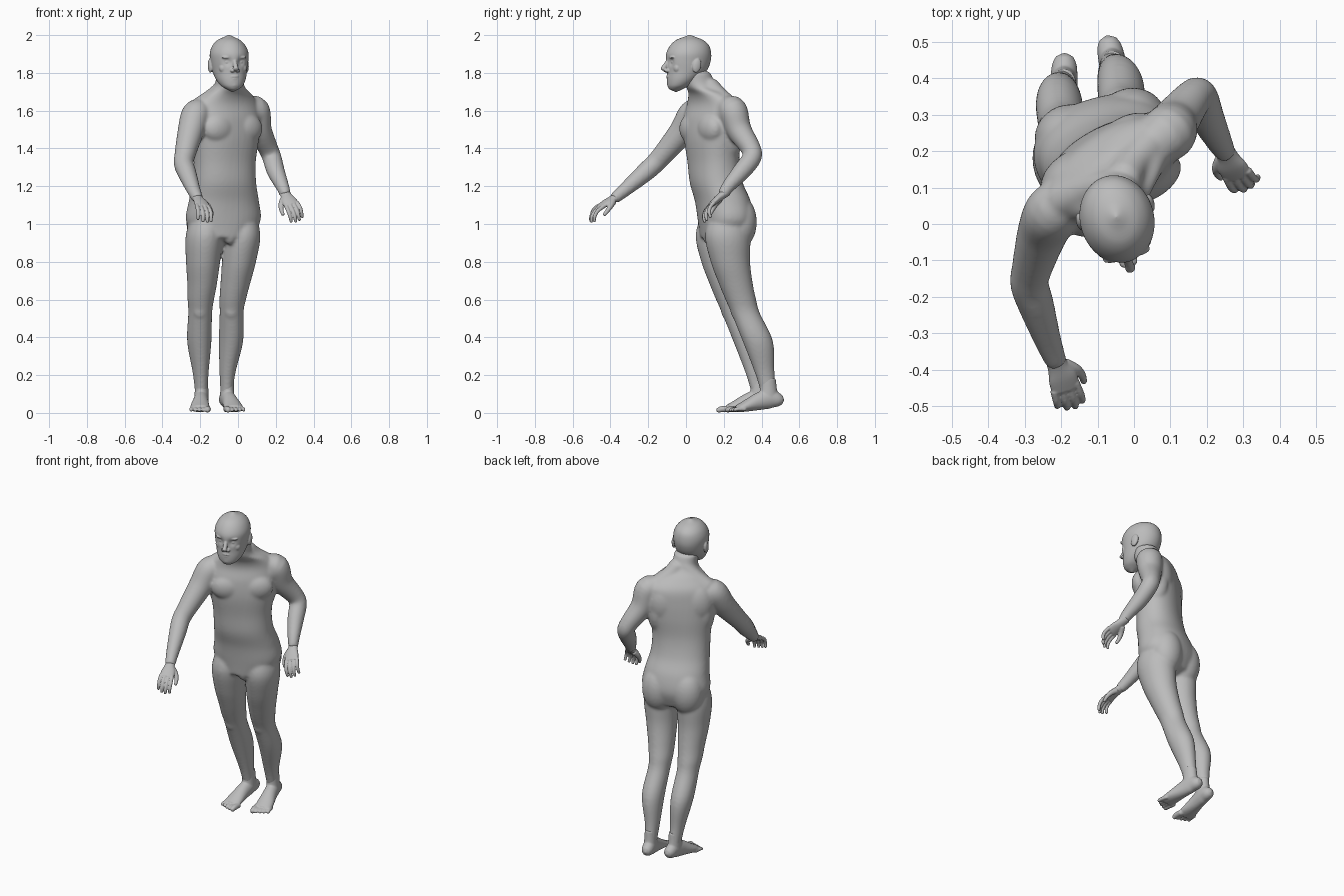
import bpy, bmesh, math
from mathutils import Matrix, Vector

if "Cube" in bpy.data.objects:
    bpy.data.objects.remove(bpy.data.objects["Cube"])

skin = bpy.data.materials.new("plain grey")
skin.use_nodes = True
GREY = (0.5, 0.5, 0.5, 1)
skin.diffuse_color = GREY
skin.node_tree.nodes["Principled BSDF"].inputs["Base Color"].default_value = GREY


def refine(rows, steps=5):
    """Catmull-Rom rows of x, y, z, half width, half depth, yaw."""
    pts = []
    for r in rows:
        r = list(r)
        if len(r) == 4:
            r.append(r[3])
        pts.append(Vector(r + [0] * (6 - len(r))))
    out = []
    last = len(pts) - 1
    for i in range(last):
        a, b, c, d = pts[max(i - 1, 0)], pts[i], pts[i + 1], pts[min(i + 2, last)]
        for k in range(steps):
            t = k / steps
            out.append(b + (c - a) * (t / 2) + (a * 2 - b * 5 + c * 4 - d) * (t * t / 2)
                       + (b * 3 - a - c * 3 + d) * (t ** 3 / 2))
    return out + [pts[-1]]


def loft(bm, rows, mat=Matrix(), flat=False, sides=28, power=1.0):
    """Skin elliptical rings along a path, with domed ends."""
    rows = refine(rows)
    n = len(rows)
    rings, ends = [], []
    for i, r in enumerate(rows):
        p = r.to_3d()
        t = (rows[min(i + 1, n - 1)].to_3d() - rows[max(i - 1, 0)].to_3d()).normalized()
        if flat:
            t = Vector((0, 0, math.copysign(1, t.z)))
        yaw = math.radians(r[5])
        u = Vector((math.cos(yaw), math.sin(yaw), 0))
        u = (u - t * u.dot(t)).normalized()
        v = t.cross(u)
        ring = []
        for k in range(sides):
            a = 2 * math.pi * k / sides
            c, s = math.cos(a), math.sin(a)
            c = math.copysign(abs(c) ** power, c)
            s = math.copysign(abs(s) ** power, s)
            ring.append(bm.verts.new(mat @ (p + u * r[3] * c + v * r[4] * s)))
        rings.append(ring)
        if i in (0, n - 1):
            way = -0.5 if i == 0 else 0.5
            ends.append(bm.verts.new(mat @ (p + t * way * min(r[3], r[4]))))
    for k in range(sides):
        j = (k + 1) % sides
        for a, b in zip(rings, rings[1:]):
            bm.faces.new((a[k], a[j], b[j], b[k]))
        bm.faces.new((ends[0], rings[0][j], rings[0][k]))
        bm.faces.new((ends[1], rings[-1][k], rings[-1][j]))


def blob(bm, center, radii, mat=Matrix(), tilt=0):
    m = mat @ Matrix.Translation(center) @ Matrix.Rotation(math.radians(tilt), 4, 'X')
    bmesh.ops.create_uvsphere(bm, u_segments=24, v_segments=14, radius=1,
                              matrix=m @ Matrix.Diagonal((*radii, 1)))


def place(x, y, z, yaw):
    return Matrix.Translation((x, y, z)) @ Matrix.Rotation(math.radians(yaw), 4, 'Z')


def finish(name, bm, voxel, rounds):
    """Fuse the overlapping forms into one smooth surface."""
    bmesh.ops.recalc_face_normals(bm, faces=bm.faces)
    mesh = bpy.data.meshes.new(name)
    bm.to_mesh(mesh)
    bm.free()
    mesh.materials.append(skin)
    mesh.polygons.foreach_set("use_smooth", [True] * len(mesh.polygons))
    ob = bpy.data.objects.new(name, mesh)
    bpy.context.collection.objects.link(ob)
    fuse = ob.modifiers.new("fuse", 'REMESH')
    fuse.mode = 'VOXEL'
    fuse.voxel_size = voxel
    fuse.use_smooth_shade = True
    soft = ob.modifiers.new("soften", 'SMOOTH')
    soft.factor = 0.5
    soft.iterations = rounds


# Trunk and neck, twisting from hips to shoulders
body = bmesh.new()
loft(body, [
    (-.08, .2, .93, .15, .12, 15), (-.078, .21, 1.02, .2, .14, 15),
    (-.075, .195, 1.12, .188, .139, 18), (-.073, .16, 1.22, .172, .13, 22),
    (-.07, .145, 1.33, .17, .122, 27), (-.065, .14, 1.45, .187, .126, 32),
    (-.065, .14, 1.55, .2, .118, 35), (-.062, .145, 1.63, .19, .1, 35),
    (-.053, .12, 1.685, .14, .085, 33), (-.046, .08, 1.73, .078, .08, 25),
    (-.045, .058, 1.8, .07, .072, 15)], flat=True, sides=40, power=.9)
chest = place(-.065, .14, 1.5, 33)
pelvis = place(-.078, .21, 1, 15)
for side in (-1, 1):
    # Chest muscle, shoulder blade, flank, shoulder bridge, trapezius, buttock
    blob(body, (side * .085, -.072, .005), (.095, .056, .08), chest)
    blob(body, (side * .09, .045, .03), (.1, .07, .13), chest)
    blob(body, (side * .135, .02, -.03), (.06, .08, .13), chest)
    blob(body, (side * .16, 0, .085), (.08, .072, .075), chest)
    loft(body, [(side * .02, -.035, .235, .05), (side * .07, -.01, .18, .05),
                (side * .15, .01, .12, .055)], chest)
    blob(body, (side * .088, .052, .01), (.098, .092, .14), pelvis)
blob(body, (.01, -.095, -.06), (.035, .034, .05), pelvis)

# Legs: the right one stands a little ahead of the left
leg_rows = [(.22, 1.06, .07, .085), (.22, .94, .098, .12), (.235, .8, .09, .105),
            (.265, .68, .078, .09), (.29, .6, .07, .082), (.315, .53, .063, .076),
            (.38, .38, .064, .081), (.415, .22, .043, .054), (.435, .12, .034, .043),
            (.44, .07, .034, .043)]
left_x = (.02, .02, .005, -.015, -.028, -.034, -.037, -.055, -.06, -.06)
right_x = (-.17, -.178, -.185, -.19, -.197, -.2, -.205, -.198, -.195, -.195)
for xs, back in ((left_x, 0), (right_x, .05)):
    loft(body, [(x, y - back, z, w, d, 10) for x, (y, z, w, d) in zip(xs, leg_rows)], flat=True)
    blob(body, (xs[5], .265 - back, .545), (.04, .03, .05))

# Arms
loft(body, [(.05, .22, 1.6, .065), (.092, .248, 1.6, .077), (.112, .28, 1.5, .067),
            (.16, .343, 1.4, .053), (.18, .348, 1.35, .051), (.2, .295, 1.28, .048),
            (.235, .225, 1.2, .036), (.252, .195, 1.155, .029)])
loft(body, [(-.185, .07, 1.59, .065), (-.222, .035, 1.58, .077), (-.25, -.02, 1.49, .07),
            (-.28, -.12, 1.37, .056), (-.287, -.165, 1.32, .053), (-.27, -.22, 1.27, .05),
            (-.235, -.325, 1.18, .037), (-.213, -.38, 1.135, .03)])
finish("body", body, .0075, 14)


# Hands: palm, four curled fingers and a thumb
def hand(name, wrist, along, thumb_way, palm_sign):
    z = -Vector(along).normalized()
    x = Vector(thumb_way)
    x = (x - z * x.dot(z)).normalized()
    y = z.cross(x) * palm_sign
    m = Matrix.Translation(wrist) @ Matrix((x, y, z)).transposed().to_4x4()
    bm = bmesh.new()
    loft(bm, [(0, 0, .03, .028, .026), (0, 0, -.01, .029, .021),
              (.002, 0, -.05, .04, .018), (0, .003, -.09, .041, .014)], m)
    for k, size in enumerate((.085, .095, .088, .068)):
        fx = .031 - .021 * k
        loft(bm, [(fx, .002, -.08, .0115), (fx * 1.1, .009, -.09 - size * .4, .0105),
                  (fx * 1.1, .028, -.09 - size * .72, .0095),
                  (fx * 1.1, .052, -.09 - size * .88, .008)], m, sides=14)
    loft(bm, [(.02, .008, -.02, .018), (.045, .016, -.05, .015),
              (.056, .028, -.08, .0115), (.056, .04, -.108, .009)], m, sides=14)
    finish(name, bm, .0035, 3)


hand("left_hand", (.252, .195, 1.155), (.07, -.135, -.11), (-.65, -.5, -.4), -1)
hand("right_hand", (-.213, -.38, 1.135), (.05, -.14, -.075), (1, 0, -.25), 1)


# Feet: tilted slightly onto the toes, heel at the local origin
def foot(name, m, mirror):
    m = m @ Matrix.Diagonal((mirror, 1, 1, 1))
    bm = bmesh.new()
    loft(bm, [(0, -.012, .068, .024, .025), (0, -.035, .07, .034, .038),
              (0, -.08, .075, .038, .052), (.002, -.14, .06, .041, .046),
              (.004, -.21, .036, .05, .03), (.002, -.255, .022, .051, .019)], m)
    loft(bm, [(0, -.09, .18, .034, .044), (0, -.085, .12, .036, .046),
              (0, -.085, .07, .038, .06)], m, flat=True)
    for k, size in enumerate((.05, .048, .042, .034, .026)):
        tx = -.038 + .021 * k
        r = .0165 if k == 0 else .011
        loft(bm, [(tx, -.235 + .004 * k, .02, r), (tx * 1.05, -.25 - size * .6, .02, r),
                  (tx * 1.05, -.255 - size, .012, r * .75)], m, sides=14)
    finish(name, bm, .0045, 5)


foot("left_foot", place(-.075, .52, 0, 12), 1)
foot("right_foot", place(-.19, .472, 0, -2), -1)

# Head: skull and jaw with dented eye sockets, built facing forward then turned
turn = place(-.043, 0, 0, 15)
head = bmesh.new()
loft(head, [(0, -.055, 1.714, .034, .036), (0, -.042, 1.732, .058, .058),
            (0, -.02, 1.765, .078, .083), (0, .004, 1.81, .091, .106),
            (0, .012, 1.86, .099, .12), (0, .015, 1.905, .101, .12),
            (0, .02, 1.945, .086, .104), (0, .02, 1.973, .06, .074),
            (0, .02, 1.989, .028, .035)], flat=True, sides=64)
for v in head.verts:
    for side in (-1, 1):
        socket = Vector((side * .036, -.1, 1.858))
        v.co.y += .014 * math.exp(-((v.co - socket).length / .021) ** 2)
loft(head, [(0, -.094, 1.872, .01), (0, -.11, 1.845, .012), (0, -.128, 1.818, .0145)], sides=16)
for side in (-1, 1):
    blob(head, (side * .014, -.106, 1.812), (.012, .015, .01))
    blob(head, (side * .036, -.079, 1.857), (.015, .012, .009))
    blob(head, (side * .036, -.086, 1.882), (.032, .014, .008))
    blob(head, (side * .05, -.064, 1.825), (.026, .02, .026))
    blob(head, (side * .099, .033, 1.838), (.012, .024, .038), tilt=-12)
blob(head, (0, -.094, 1.781), (.026, .013, .006))
blob(head, (0, -.092, 1.769), (.022, .013, .006))
blob(head, (0, -.086, 1.738), (.026, .016, .018))
head.transform(turn)
finish("head", head, .0035, 6)
